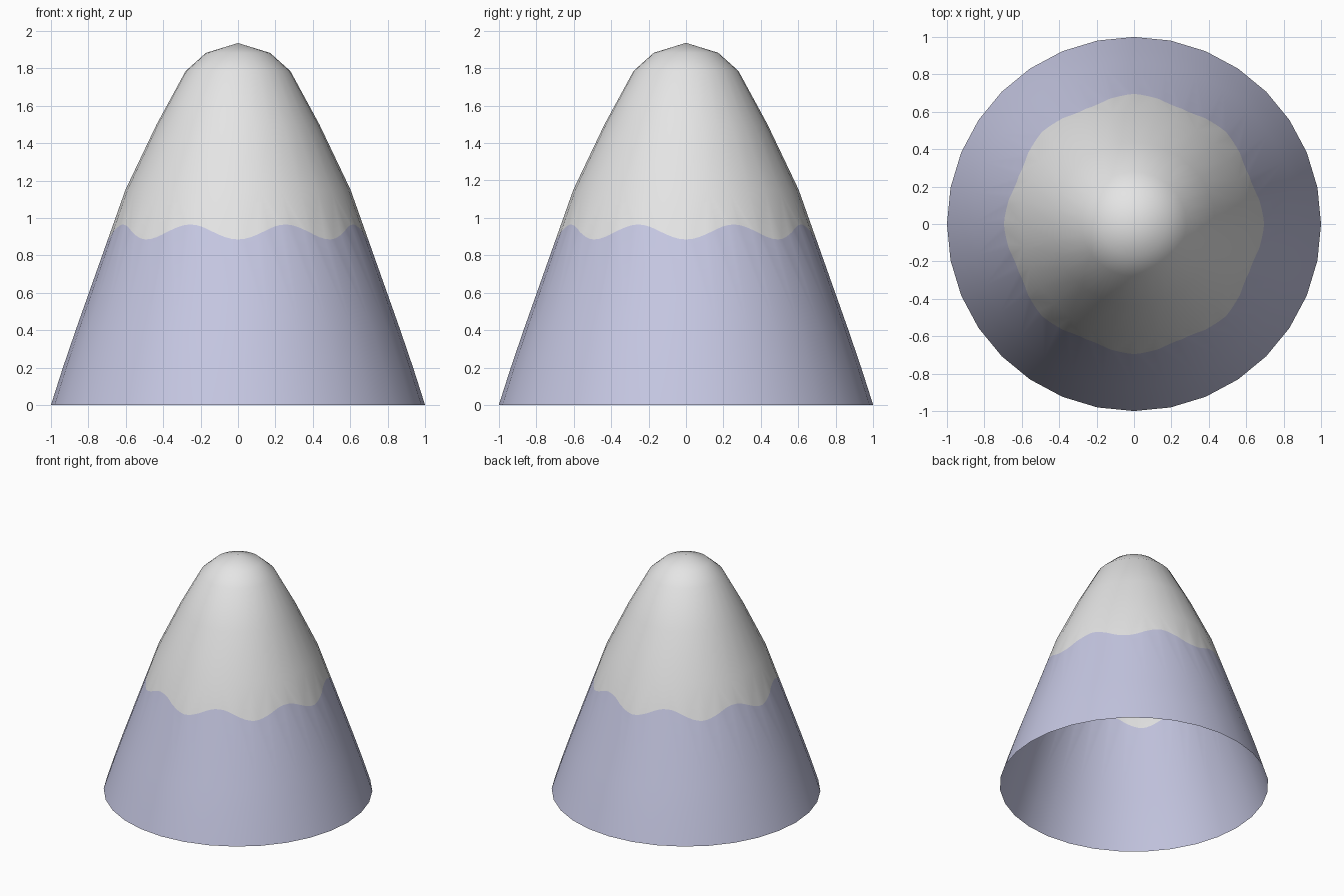
import bpy, bmesh, math

if "Cube" in bpy.data.objects:
    bpy.data.objects.remove(bpy.data.objects["Cube"])

SIDES = 32          # sides of the cone
SUB = 4             # extra points per side along the wavy snow line


def material(name, rgb):
    m = bpy.data.materials.new(name)
    m.diffuse_color = (*rgb, 1)
    m.use_nodes = True
    m.node_tree.nodes["Principled BSDF"].inputs["Base Color"].default_value = m.diffuse_color
    return m


def ring(bm, r, z):
    return [bm.verts.new((r * math.cos(a), r * math.sin(a), z))
            for a in (2 * math.pi * i / SIDES for i in range(SIDES))]


def bridge(bm, low, high, mat):
    # join two rings; either may carry extra points per side
    ln, hn = len(low) // SIDES, len(high) // SIDES
    for i in range(SIDES):
        a = [low[(i * ln + k) % len(low)] for k in range(ln + 1)]
        b = [high[(i * hn + k) % len(high)] for k in range(hn + 1)]
        f = bm.faces.new(a + b[::-1])
        f.material_index = mat
        f.smooth = True


# side profile (radius, height)
ROCK = [(1.0, 0.0), (0.936, 0.2), (0.866, 0.405)]
SNOW = [(0.602, 1.15), (0.435, 1.5), (0.28, 1.785), (0.172, 1.882)]
PEAK = 1.935

bm = bmesh.new()
rock = [ring(bm, *p) for p in ROCK]
snow = [ring(bm, *p) for p in SNOW]

# wavy snow line lying on the straight flank between rock and snow rings
(r0, z0), (r1, z1) = ROCK[-1], SNOW[0]
line = []
half = math.pi / SIDES
for i in range(SIDES * SUB):
    side, k = divmod(i, SUB)
    a0, a1, t = 2 * half * side, 2 * half * (side + 1), k / SUB
    x = math.cos(a0) * (1 - t) + math.cos(a1) * t
    y = math.sin(a0) * (1 - t) + math.sin(a1) * t
    z = 0.925 - 0.04 * math.cos(8 * math.atan2(y, x))
    r = r0 + (r1 - r0) * (z - z0) / (z1 - z0)
    line.append(bm.verts.new((r * x, r * y, z)))

# rock slope
for a, b in zip(rock, rock[1:]):
    bridge(bm, a, b, 0)
bridge(bm, rock[-1], line, 0)

# snow cap
bridge(bm, line, snow[0], 1)
for a, b in zip(snow, snow[1:]):
    bridge(bm, a, b, 1)
tip = bm.verts.new((0, 0, PEAK))
for i in range(SIDES):
    f = bm.faces.new((snow[-1][i], snow[-1][(i + 1) % SIDES], tip))
    f.material_index = 1
    f.smooth = True

me = bpy.data.meshes.new("mountain")
bm.to_mesh(me)
bm.free()
me.materials.append(material("lilac rock", (0.56, 0.57, 0.76)))
me.materials.append(material("snow white", (0.78, 0.78, 0.78)))
bpy.context.collection.objects.link(bpy.data.objects.new("mountain", me))
